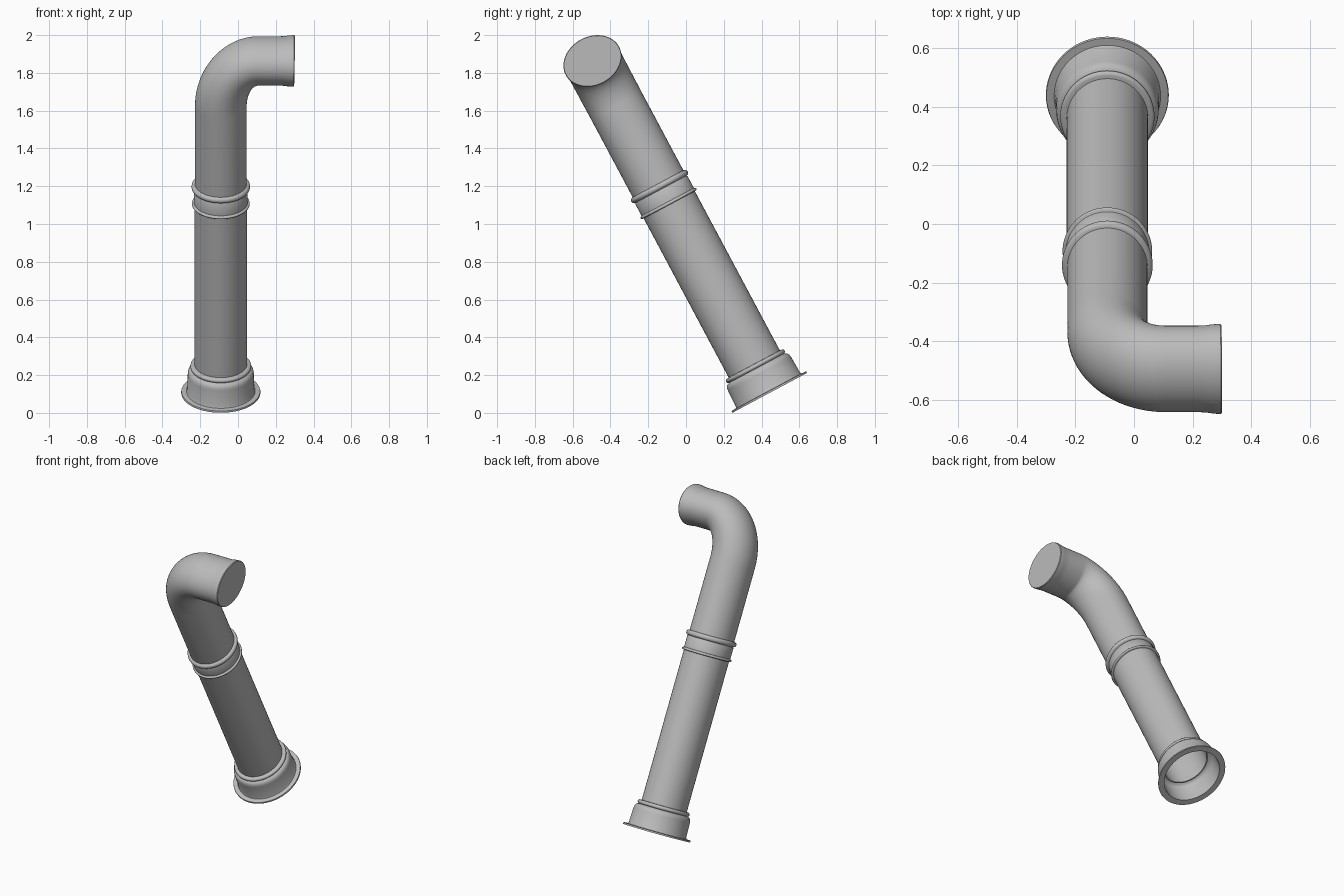
import bpy
import bmesh
from math import sin, cos, pi, radians
from mathutils import Vector

SEGMENTS = 72
TILT = radians(28.1)          # the whole pipe leans towards the front
BASE = (-0.091, 0.443, 0.106)
OVAL = 0.0145                 # the section is this much deeper than wide

cube = bpy.data.objects.get("Cube")
if cube:
    bpy.data.objects.remove(cube, do_unlink=True)

grey = bpy.data.materials.new("plain_grey")
grey.use_nodes = True
grey.diffuse_color = (0.5, 0.5, 0.5, 1)
shader = next(n for n in grey.node_tree.nodes if n.type == "BSDF_PRINCIPLED")
shader.inputs["Base Color"].default_value = (0.5, 0.5, 0.5, 1)
shader.inputs["Roughness"].default_value = 0.6


def skin(name, rings, closed=False, cap=False):
    """Bridge oval rings: (centre, in-plane normal, radius, depth radius)."""
    bm = bmesh.new()
    loops = []
    for centre, normal, radius, depth in rings:
        loop = []
        for i in range(SEGMENTS):
            a = 2 * pi * i / SEGMENTS
            loop.append(bm.verts.new(centre + normal * radius * cos(a)
                                     + Vector((0, depth * sin(a), 0))))
        loops.append(loop)
    pairs = list(zip(loops, loops[1:]))
    if closed:
        pairs.append((loops[-1], loops[0]))
    for low, high in pairs:
        for i in range(SEGMENTS):
            j = (i + 1) % SEGMENTS
            bm.faces.new((low[i], low[j], high[j], high[i]))
    if cap:
        bm.faces.new(loops[-1])
    bmesh.ops.recalc_face_normals(bm, faces=bm.faces)
    mesh = bpy.data.meshes.new(name)
    bm.to_mesh(mesh)
    bm.free()
    mesh.materials.append(grey)
    obj = bpy.data.objects.new(name, mesh)
    bpy.context.collection.objects.link(obj)
    obj.location = BASE
    obj.rotation_euler = (TILT, 0, 0)
    bpy.ops.object.select_all(action="DESELECT")
    obj.select_set(True)
    bpy.context.view_layer.objects.active = obj
    bpy.ops.object.shade_smooth_by_angle(angle=radians(35))
    return obj


def turned(name, profile):
    """Closed (radius, height) profile turned about the pipe axis."""
    side = Vector((-1, 0, 0))
    return skin(name, [(Vector((0, 0, h)), side, r, r + OVAL)
                       for r, h in profile], closed=True)


def bead(radius, height, size, steps=8):
    """Half-round bulge for a profile, running upwards."""
    return [(radius + size * sin(pi * k / steps), height - size * cos(pi * k / steps))
            for k in range(steps + 1)]


# Straight hollow pipe
turned("lower_pipe", [(0.139, 0.13), (0.139, 1.2), (0.131, 1.2), (0.131, 0.13)])

# Flared foot: flange, cup, rounded shoulder and bead
turned("foot_socket",
       [(0.172, 0.0), (0.209, 0.0), (0.210, 0.005), (0.208, 0.010), (0.182, 0.012),
        (0.178, 0.020), (0.175, 0.115), (0.172, 0.130), (0.165, 0.141), (0.155, 0.146)]
       + bead(0.149, 0.160, 0.012)
       + [(0.135, 0.174), (0.131, 0.168), (0.131, 0.142), (0.155, 0.136),
          (0.165, 0.125), (0.168, 0.110)])

# Joint collar: thin lip, sleeve and bead
turned("joint_collar",
       [(0.136, 1.128)] + bead(0.146, 1.136, 0.007)
       + [(0.1425, 1.146), (0.1425, 1.215)] + bead(0.1385, 1.238, 0.0165)
       + [(0.134, 1.256)])

# Elbow: straight rise, quarter bend, short outlet with a slightly flared rim
RISE, REACH, CLIMB = 1.72, 0.20, 0.272
rings = [(Vector((0, 0, h)), Vector((-1, 0, 0)), 0.137, 0.152)
         for h in (1.18, 1.45)]
STEPS = 28
for k in range(STEPS + 1):
    t = pi / 2 * k / STEPS
    centre = Vector((REACH * (1 - cos(t)), 0, RISE + CLIMB * sin(t)))
    normal = Vector((-CLIMB * cos(t), 0, REACH * sin(t))).normalized()
    rings.append((centre, normal, 0.137 - 0.014 * sin(t) ** 2, 0.152 + 0.002 * sin(t)))
top = RISE + CLIMB
for x, grow in ((0.31, 0), (0.335, 0.001), (0.355, 0.004), (0.375, 0.006),
                (0.386, 0.006), (0.390, 0.003)):
    rings.append((Vector((x, 0, top)), Vector((0.02, 0, 1)), 0.123 + grow, 0.154 + grow))
skin("elbow_outlet", rings, cap=True)
